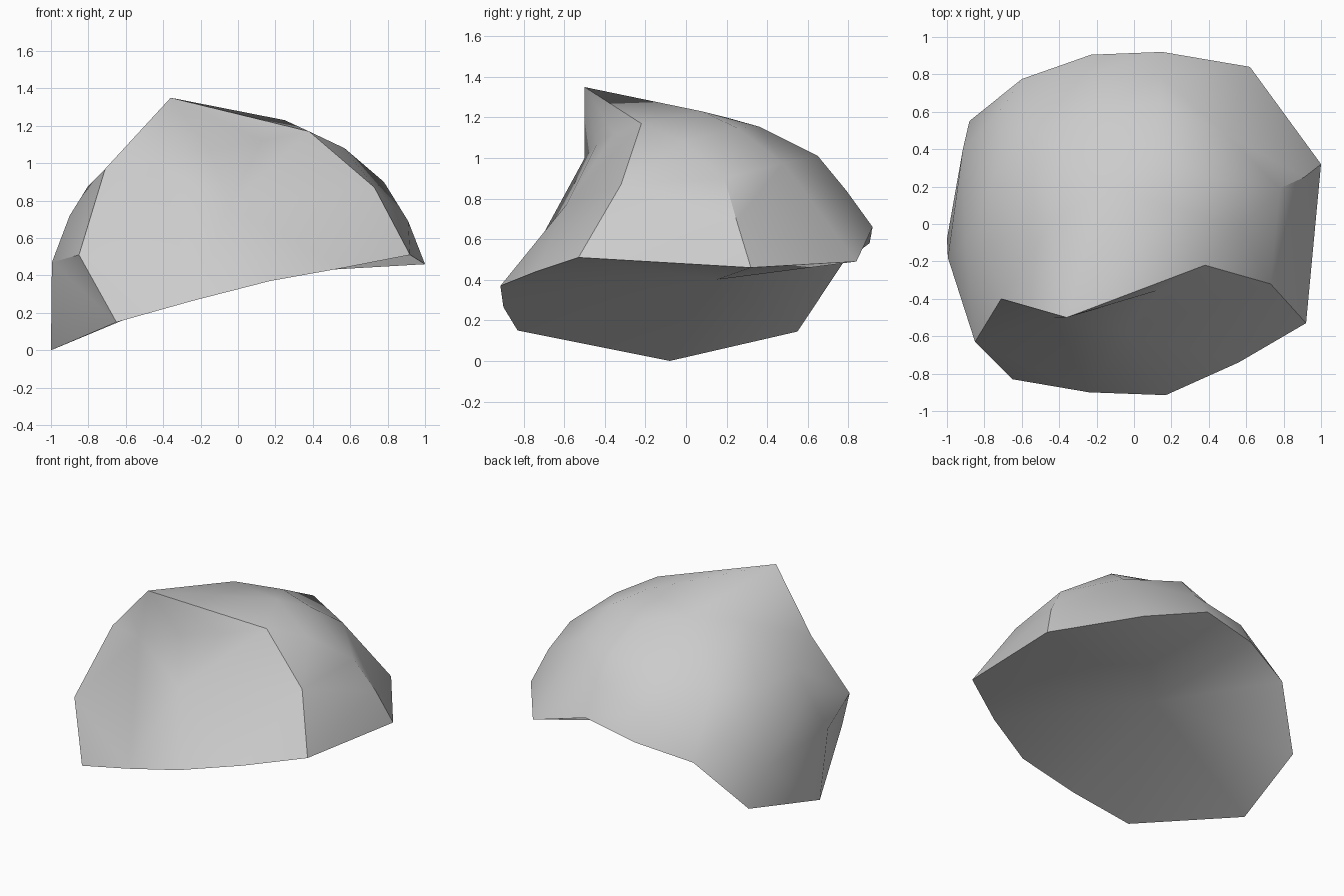
import bpy, bmesh, math
from mathutils import Vector
from mathutils.geometry import delaunay_2d_cdt

cube = bpy.data.objects.get("Cube")
if cube:
    bpy.data.objects.remove(cube, do_unlink=True)

stone = bpy.data.materials.new("stone grey")
stone.use_nodes = True
stone.diffuse_color = (0.6, 0.6, 0.6, 1)
stone.node_tree.nodes["Principled BSDF"].inputs["Base Color"].default_value = (0.6, 0.6, 0.6, 1)

bm = bmesh.new()


def add(*points):
    return [bm.verts.new(p) for p in points]


def patch(border, inner, project):
    """Triangulate a patch inside its border, laid flat by project."""
    verts = border + inner
    n = len(border)
    flat = [Vector(project(v.co)) for v in verts]
    loop = [(i, (i + 1) % n) for i in range(n)]
    _, _, faces, origin, _, _ = delaunay_2d_cdt(flat, loop, [], 1, 1e-5)
    for f in faces:
        corners = [verts[origin[i][0]] for i in f]
        if bm.faces.get(corners) is None:
            bm.faces.new(corners)


# Edge shared by the dome and the broken front, from the peak
peak, = add((-.36, -.5, 1.35))
right_edge = add((.38, -.22, 1.17), (.73, -.32, .87), (.92, -.53, .51))
left_edge = add((-.65, -.83, .15), (-.85, -.63, .51), (-.71, -.4, .97))

# Lower rim, along the front and around the back
front_rim = add((.56, -.74, .44), (.17, -.915, .37), (-.24, -.9, .265))
back_rim = add((1, .32, .46), (.62, .84, .49), (.15, .92, .66), (-.23, .905, .58),
               (-.6, .775, .485), (-.88, .55, .145), (-1, -.08, 0))

# Bumps on the dome: right flank, crown, back, left flank
dome = add((.91, .25, .69), (.78, .19, .9), (.57, -.015, 1.08), (.4, .25, 1.15), (.49, .48, .975),
           (.25, .08, 1.23), (.1, .36, 1.155), (-.17, .2, 1.2), (-.45, 0, 1.16),
           (.14, .65, 1.01), (.14, .79, .84), (-.22, .81, .75), (-.22, .59, .935),
           (-.55, .5, .9), (-.72, .6, .62), (-.75, .25, .85),
           (-.8, -.1, .88), (-.9, -.1, .72), (-.995, -.18, .47), (-.915, .4, .39))

# Chipped ledge under the peak and the hollow of the front
chip = add((-.43, -.5, 1.0), (-.15, -.44, 1.07), (.13, -.354, 1.12), (-.05, -.59, .77))

axis = Vector((-.05, .45, .9)).normalized()
side = axis.cross(Vector((1, 0, 0))).normalized()
other = side.cross(axis)


def unroll(co):
    d = co - Vector((0, -.05, .35))
    flat = Vector((d.dot(other), d.dot(side)))
    return flat.normalized() * d.angle(axis)


patch([peak] + right_edge + back_rim + left_edge, dome, unroll)
patch([peak] + right_edge + front_rim + left_edge, chip, lambda co: (co.x, co.z))

# Underside, a fan about its hollow middle
middle, = add((-.04, .15, .4))
rim = [right_edge[-1]] + back_rim + [left_edge[0]] + front_rim[::-1]
for a, b in zip(rim, rim[1:] + rim[:1]):
    bm.faces.new((a, b, middle))

bmesh.ops.recalc_face_normals(bm, faces=bm.faces)
mesh = bpy.data.meshes.new("rock")
bm.to_mesh(mesh)
bm.free()
mesh.materials.append(stone)
rock = bpy.data.objects.new("rock", mesh)
bpy.context.collection.objects.link(rock)
bpy.context.view_layer.objects.active = rock
rock.select_set(True)
bpy.ops.object.shade_smooth_by_angle(angle=math.radians(35))
